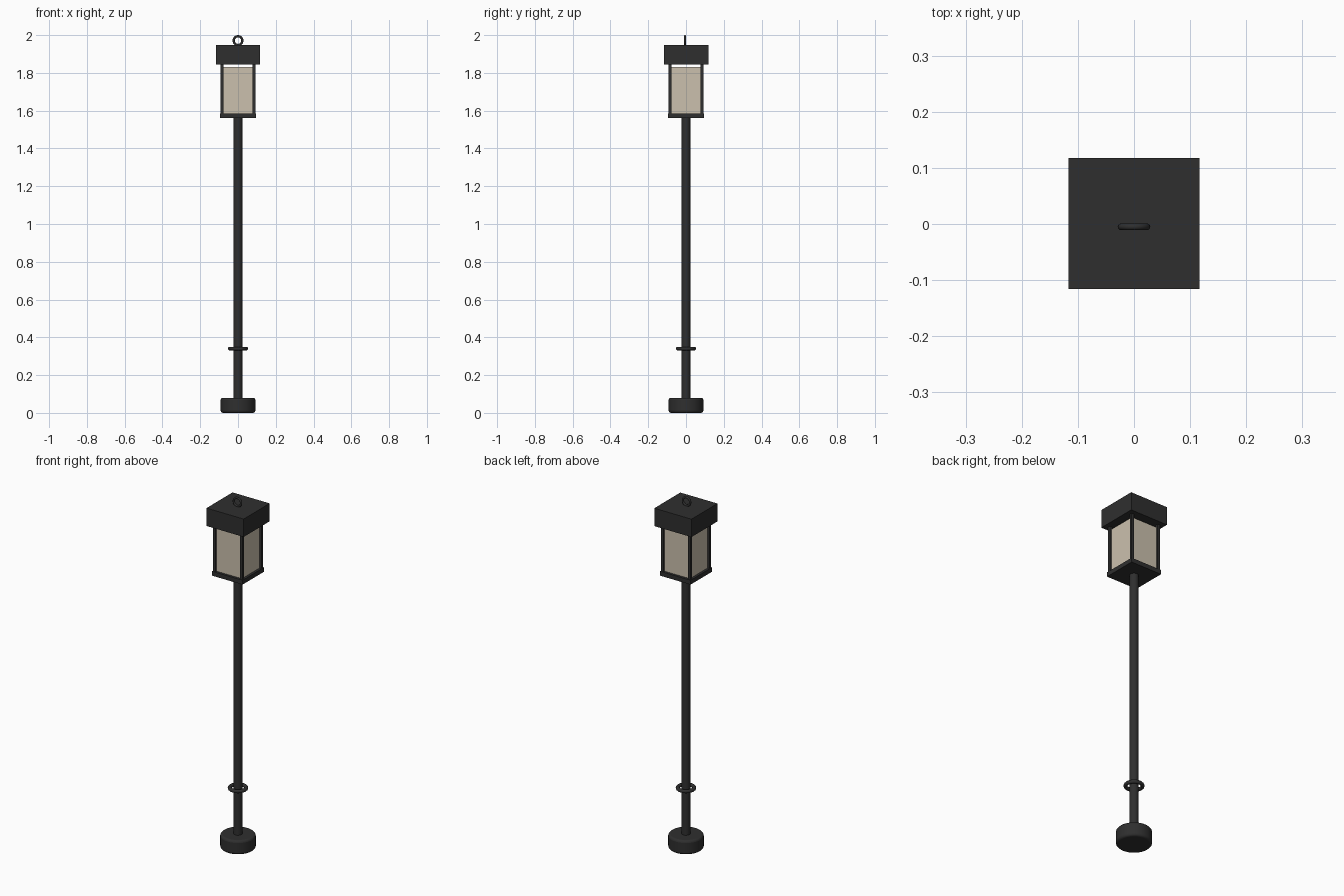
import bpy
import math

cube = bpy.data.objects.get("Cube")
if cube:
    bpy.data.objects.remove(cube, do_unlink=True)


def material(name, color):
    mat = bpy.data.materials.new(name)
    mat.use_nodes = True
    mat.diffuse_color = color
    mat.node_tree.nodes["Principled BSDF"].inputs["Base Color"].default_value = color
    return mat


metal = material("black metal", (0.028, 0.028, 0.028, 1))
glass = material("frosted cream glass", (0.6, 0.53, 0.42, 1))


def finish(name, mat, bevel=0, smooth=False):
    obj = bpy.context.object
    obj.name = name
    obj.data.materials.append(mat)
    if bevel:
        mod = obj.modifiers.new("rounded edges", "BEVEL")
        mod.width, mod.segments = bevel, 3
        mod.limit_method, mod.angle_limit = "ANGLE", math.radians(40)
    if smooth:
        bpy.ops.object.shade_smooth_by_angle(angle=math.radians(40))
    return obj


def box(name, mat, half, z0, z1, x=0, y=0):
    bpy.ops.mesh.primitive_cube_add(size=1, location=(x, y, (z0 + z1) / 2))
    bpy.context.object.scale = (2 * half, 2 * half, z1 - z0)
    bpy.ops.object.transform_apply(location=False, rotation=False)
    return finish(name, mat)


def cylinder(name, radius, z0, z1, sides, bevel=0):
    bpy.ops.mesh.primitive_cylinder_add(
        vertices=sides, radius=radius, depth=z1 - z0, location=(0, 0, (z0 + z1) / 2))
    return finish(name, metal, bevel, smooth=True)


def ring(name, major, minor, location, tilt=0):
    bpy.ops.mesh.primitive_torus_add(
        major_radius=major, minor_radius=minor, major_segments=32, minor_segments=12,
        location=location, rotation=(tilt, 0, 0))
    return finish(name, metal, smooth=True)


# Foot and pole
cylinder("base", 0.092, 0, 0.08, 32, bevel=0.012)
cylinder("pole", 0.023, 0.07, 1.57, 24)
ring("pole_ring", 0.043, 0.01, (0, 0, 0.34))

# Lantern: tray, glass, corner posts and cap
box("lantern_tray", metal, 0.096, 1.56, 1.585)
box("lantern_glass", glass, 0.082, 1.58, 1.832)
for side_x, x in (("left", 1), ("right", -1)):
    for side_y, y in (("front", -1), ("back", 1)):
        box(f"post_{side_y}_{side_x}", metal, 0.0075, 1.575, 1.86, x * 0.085, y * 0.085)
box("lantern_cap", metal, 0.117, 1.845, 1.947, y=0.001)

# Hanging loop on the cap
ring("top_loop", 0.023, 0.006, (0, -0.005, 1.971), math.pi / 2)
